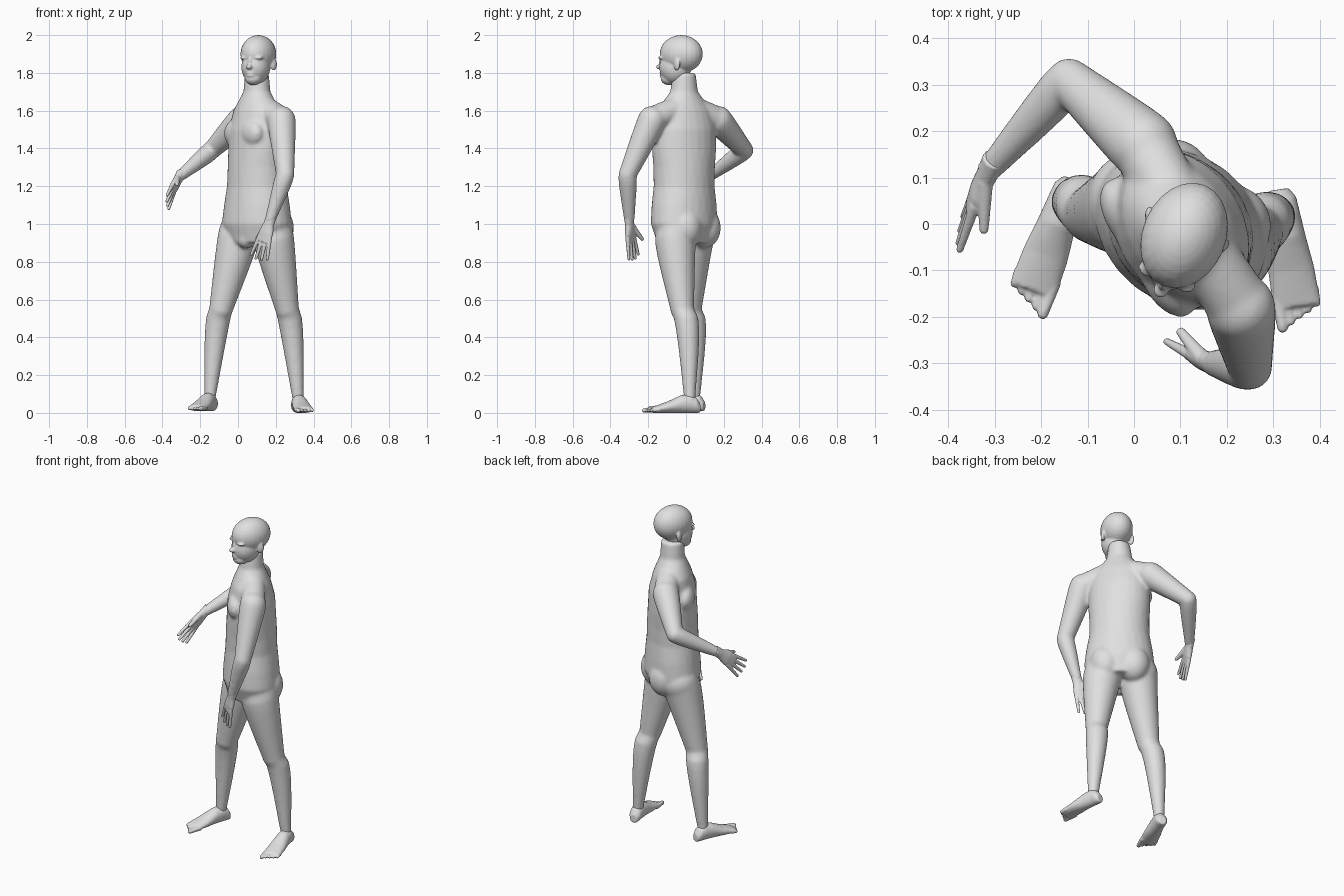
import bpy
import bmesh
import math
from mathutils import Matrix, Vector

cube = bpy.data.objects.get("Cube")
if cube:
    bpy.data.objects.remove(cube, do_unlink=True)

GREY = (.75, .75, .75, 1)
skin = bpy.data.materials.new("plain grey")
skin.use_nodes = True
skin.diffuse_color = GREY
skin.node_tree.nodes["Principled BSDF"].inputs["Base Color"].default_value = GREY

UP = Vector((0, 0, 1))
PELVIS_TURN, CHEST_TURN, HEAD_TURN = 38, 59, 23


def side_of(turn):
    """Direction of the figure's left for a given turn in degrees."""
    angle = math.radians(turn)
    return Vector((math.cos(angle), -math.sin(angle), 0))


def front_of(turn):
    angle = math.radians(turn)
    return Vector((-math.sin(angle), -math.cos(angle), 0))


def loft(bm, rings, axis, sides=24):
    """Closed tube through elliptical rings: centre, half width, half depth, side direction."""
    loops = []
    for centre, width, depth, side in rings:
        side = (side - axis * side.dot(axis)).normalized()
        across = axis.cross(side)
        loop = []
        for k in range(sides):
            angle = math.tau * k / sides
            offset = side * width * math.cos(angle) + across * depth * math.sin(angle)
            loop.append(bm.verts.new(centre + offset))
        loops.append(loop)
    for lower, upper in zip(loops, loops[1:]):
        for k in range(sides):
            after = (k + 1) % sides
            bm.faces.new((lower[k], lower[after], upper[after], upper[k]))
    bm.faces.new(loops[0][::-1])
    bm.faces.new(loops[-1])


def blob(bm, centre, size, turn=0):
    """Ellipsoid with half width, half depth and half height."""
    matrix = (Matrix.Translation(centre) @ Matrix.Rotation(-math.radians(turn), 4, "Z")
              @ Matrix.Diagonal((*size, 1)))
    bmesh.ops.create_uvsphere(bm, u_segments=24, v_segments=16, radius=1, matrix=matrix)


def limb(bm, start, end, start_radius, end_radius, bulge=0, bow=(0, 0, 0)):
    """Tapered round-ended muscle that swells and bows most near its start."""
    start, end, bow = Vector(start), Vector(end), Vector(bow)
    axis = (end - start).normalized()
    steps = 10
    rings = []
    for i in range(steps + 1):
        t = i / steps
        swell = math.sin(math.pi * math.sqrt(t))
        radius = start_radius + (end_radius - start_radius) * t + bulge * swell
        rings.append((start.lerp(end, t) + bow * swell, radius, radius, axis.orthogonal()))
    loft(bm, rings, axis)
    blob(bm, start, [start_radius] * 3)
    blob(bm, end, [end_radius] * 3)


def finish(name, bm, voxel, smoothing):
    """Melt the overlapping masses of one part into a single smooth skin."""
    bmesh.ops.recalc_face_normals(bm, faces=bm.faces)
    mesh = bpy.data.meshes.new(name)
    bm.to_mesh(mesh)
    bm.free()
    mesh.materials.append(skin)
    part = bpy.data.objects.new(name, mesh)
    bpy.context.collection.objects.link(part)
    melt = part.modifiers.new("melt", "REMESH")
    melt.mode = "VOXEL"
    melt.voxel_size = voxel
    melt.use_smooth_shade = True
    soften = part.modifiers.new("soften", "SMOOTH")
    soften.factor = .5
    soften.iterations = smoothing


# Trunk: evenly spaced sections from crotch to neck, twisting from pelvis to chest
body = bmesh.new()
centre = Vector((.1, -.01, 0))
widths = (.16, .2, .19, .172, .172, .18, .18, .16, .075, .06)
depths = (.13, .16, .155, .147, .145, .14, .135, .11, .07, .065)
rings = []
for i, (width, depth) in enumerate(zip(widths, depths)):
    twist = min(max((i - 1) / 4, 0), 1)
    turn = PELVIS_TURN + (CHEST_TURN - PELVIS_TURN) * twist
    rings.append((centre + UP * (.9 + i / 10), width, depth, side_of(turn)))
loft(body, rings, UP)

# Chest and seat muscles in pairs, and the lower belly
for sign in (-1, 1):
    chest = front_of(CHEST_TURN) * .08 + side_of(CHEST_TURN) * .08 * sign
    blob(body, centre + chest + UP * 1.48, (.09, .052, .075), CHEST_TURN)
    seat = side_of(PELVIS_TURN) * .08 * sign - front_of(PELVIS_TURN) * .07
    blob(body, centre + seat + UP * .98, (.09, .09, .11), PELVIS_TURN)
blob(body, centre + front_of(PELVIS_TURN) * .09 + UP * .92, (.05, .05, .05))

# Legs: hip, knee, ankle
right_ankle, left_ankle = (-.15, .045, .06), (.32, .02, .05)
for sign, hip, knee, ankle in (
        (-1, (.01, .05, .96), (-.09, .02, .55), right_ankle),
        (1, (.18, -.05, .96), (.26, -.02, .55), left_ankle)):
    limb(body, hip, knee, .11, .063, .005, (0, -.01, 0))
    limb(body, knee, ankle, .062, .028, .007, (sign * .01, .02, 0))

# Arms: shoulder, elbow, wrist, with a muscle from neck to shoulder
right_wrist, left_wrist = (-.31, .12, 1.25), (.17, -.3, 1.02)
for shoulder, elbow, wrist in (
        ((.02, .17, 1.55), (-.14, .31, 1.39), right_wrist),
        ((.23, -.18, 1.55), (.25, -.31, 1.26), left_wrist)):
    limb(body, (.115, -.005, 1.63), shoulder, .065, .07)
    limb(body, shoulder, elbow, .075, .048, .002)
    limb(body, elbow, wrist, .048, .028, .004)
finish("body", body, .008, 12)


# Head: skull, jaw and chin, then the face from nose to lips
def on_head(forward, across, height):
    return (Vector((.108, -.025, height)) + front_of(HEAD_TURN) * forward
            + side_of(HEAD_TURN) * across)


head = bmesh.new()
blob(head, on_head(0, 0, 1.9), (.09, .118, .1), HEAD_TURN)
blob(head, on_head(.035, 0, 1.83), (.075, .086, .09), HEAD_TURN)
blob(head, on_head(.07, 0, 1.77), (.045, .045, .035), HEAD_TURN)
blob(head, on_head(.11, 0, 1.855), (.011, .018, .03), HEAD_TURN)
blob(head, on_head(.125, 0, 1.832), (.017, .02, .013), HEAD_TURN)
for height in (1.785, 1.8):
    blob(head, on_head(.106, 0, height), (.025, .016, .009), HEAD_TURN)

# Brows, eyes, cheeks and ears in pairs
for sign in (-1, 1):
    blob(head, on_head(.09, .035 * sign, 1.88), (.032, .022, .01), HEAD_TURN + 20 * sign)
    blob(head, on_head(.088, .034 * sign, 1.86), (.016, .016, .007), HEAD_TURN)
    blob(head, on_head(.07, .035 * sign, 1.82), (.03, .03, .03), HEAD_TURN)
    blob(head, on_head(-.01, .084 * sign, 1.845), (.011, .021, .033), HEAD_TURN + 25 * sign)
finish("head", head, .005, 5)


def make_foot(name, ankle, turn, inner):
    """Foot with five toes; inner is the sign of the big toe's side."""
    bm = bmesh.new()
    forward, side = front_of(turn), side_of(turn)
    ground = Vector(ankle) - UP * .05

    def at(along, across, height):
        return ground + forward * along + side * across * inner + UP * height

    sections = ((-.055, .022, .025), (-.035, .035, .04), (0, .038, .05),
                (.05, .042, .046), (.12, .05, .03), (.2, .052, .016))
    loft(bm, [(at(along, 0, high), wide, high, side) for along, wide, high in sections], forward)
    for toe in range(5):
        across = .038 - .02 * toe
        radius = .011 if toe else .015
        limb(bm, at(.17, across, .018), at(.24 - .01 * toe, across, .013), radius, radius * .8)
    finish(name, bm, .005, 2)


make_foot("right_foot", right_ankle, 20, 1)
make_foot("left_foot", left_ankle, -9, -1)


def make_hand(name, wrist, tip, thumb_side, palm_sign):
    """Hand reaching from wrist to tip with the thumb on one side, towards the palm."""
    bm = bmesh.new()
    wrist = Vector(wrist)
    reach = (Vector(tip) - wrist).normalized()
    side = Vector(thumb_side)
    side = (side - reach * side.dot(reach)).normalized()
    palm = reach.cross(side) * palm_sign

    def at(along, across, out=0):
        return wrist + reach * along + side * across + palm * out

    sections = ((-.03, .028, .027), (.02, .03, .023), (.07, .042, .02), (.12, .04, .012))
    loft(bm, [(at(along, 0), wide, thick, side) for along, wide, thick in sections], reach)
    for finger in range(4):
        across = .032 - .021 * finger
        length = .22 - .012 * abs(finger - 1.3)
        limb(bm, at(.09, across), at(length, across * 1.6, .01), .012, .008)
    limb(bm, at(.03, .015), at(.12, .06, .035), .018, .01)
    finish(name, bm, .004, 2)


make_hand("right_hand", right_wrist, (-.39, -.035, 1.1), (-.06, -.67, .78), -1)
make_hand("left_hand", left_wrist, (.1, -.285, .8), (-.8, .45, .1), 1)
